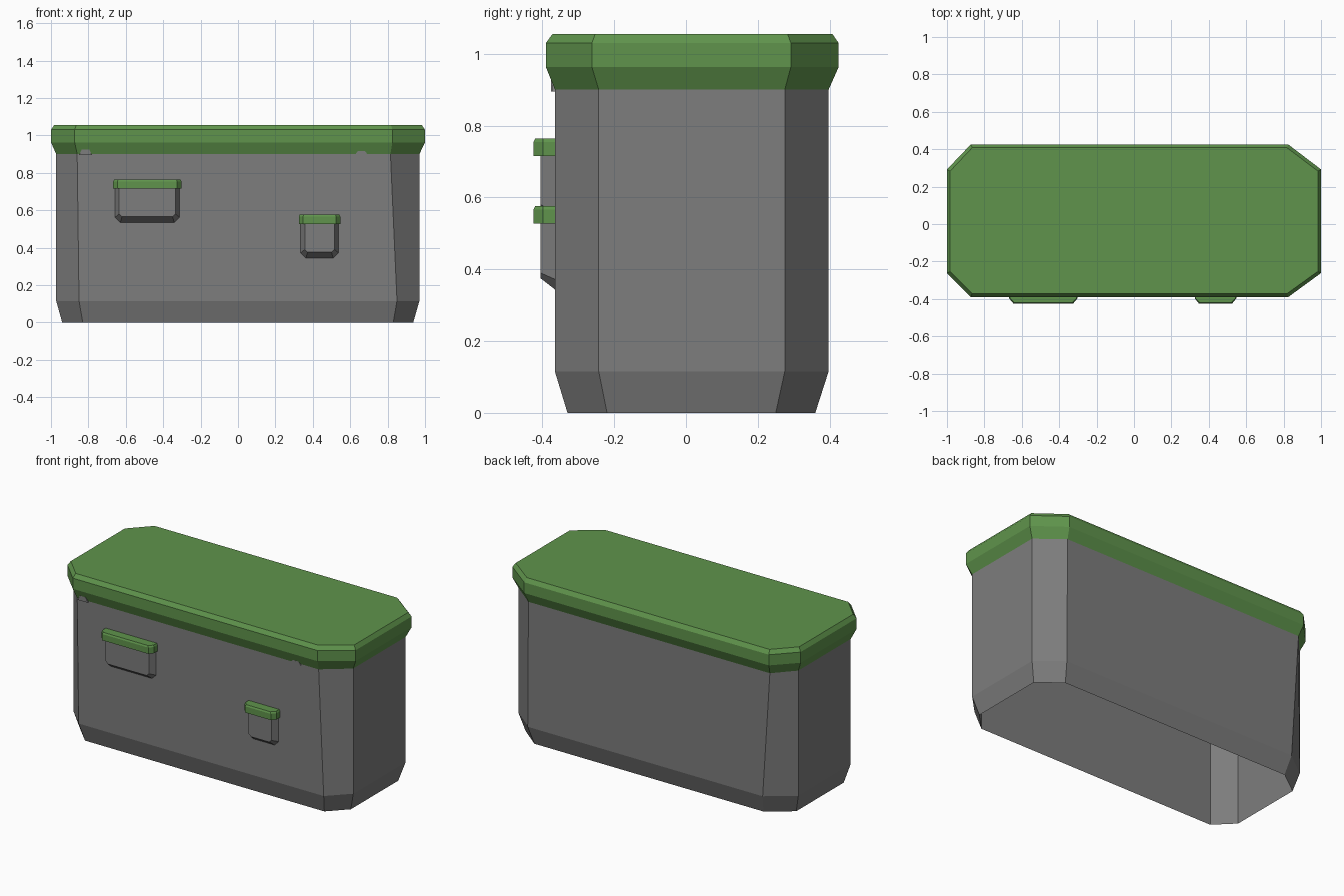
import bpy, bmesh

if "Cube" in bpy.data.objects:
    bpy.data.objects.remove(bpy.data.objects["Cube"])

def material(name, col):
    m = bpy.data.materials.new(name)
    m.diffuse_color = (*col, 1)
    m.use_nodes = True
    m.node_tree.nodes["Principled BSDF"].inputs["Base Color"].default_value = m.diffuse_color
    return m

GREY = material("grey", (0.205, 0.205, 0.205))
GREEN = material("green", (0.115, 0.295, 0.072))

def loft(name, rings, mat):
    """Skin a stack of equal-length rings and cap both ends."""
    bm = bmesh.new()
    loops = [[bm.verts.new(p) for p in r] for r in rings]
    n = len(loops[0])
    for a, b in zip(loops, loops[1:]):
        for i in range(n):
            j = (i + 1) % n
            bm.faces.new((a[i], a[j], b[j], b[i]))
    bm.faces.new(loops[0])
    bm.faces.new(loops[-1])
    bmesh.ops.recalc_face_normals(bm, faces=bm.faces)
    me = bpy.data.meshes.new(name)
    bm.to_mesh(me)
    bm.free()
    me.materials.append(mat)
    ob = bpy.data.objects.new(name, me)
    bpy.context.collection.objects.link(ob)
    return ob

def octagon(z, x0, x1, y0, y1, front, back, sides):
    """Chamfered rectangle; front/back = (left, right) corner x, sides = corner y."""
    return [(front[0], y0, z), (front[1], y0, z), (x1, sides[0], z), (x1, sides[1], z),
            (back[1], y1, z), (back[0], y1, z), (x0, sides[1], z), (x0, sides[0], z)]

# Bin body: outer skin from the rim down, then straight hollow inside, open below
def foot(z):
    return octagon(z, -0.94, 0.937, -0.33, 0.36, (-0.83, 0.83), (-0.79, 0.80), (-0.22, 0.25))

top = (-0.86, 0.815)
body_side = (-0.243, 0.275)
rim = octagon(0.90, -0.972, 0.97, -0.365, 0.397, top, top, body_side)
loft("bin_body", [
    rim,
    octagon(0.115, -0.972, 0.97, -0.365, 0.397, (-0.85, 0.85), (-0.81, 0.82), body_side),
    foot(0), foot(0.89)], GREY)

# Lid
edge = (-0.873, 0.825)
inner = (-0.865, 0.818)
loft("lid", [
    rim,
    octagon(0.963, -1, 1, -0.39, 0.425, edge, edge, (-0.262, 0.292)),
    octagon(1.03, -1, 1, -0.39, 0.425, edge, edge, (-0.262, 0.292)),
    octagon(1.055, -0.983, 0.983, -0.372, 0.408, inner, inner, (-0.253, 0.283))], GREEN)

# Two small front pockets, each with a green cap
def pocket(name, x0, x1, z0, z1):
    def outline(y, d, c):
        a, b, lo = x0 + d, x1 - d, z0 + d * 1.4
        return [(a, y, z1), (a, y, lo + c), (a + c, y, lo),
                (b - c, y, lo), (b, y, lo + c), (b, y, z1)]
    loft(name, [outline(-0.36, 0, 0.03), outline(-0.405, 0.025, 0.015)], GREY)

    def cap(z, g):
        a, b = x0 - 0.007 + g, x1 + 0.007 - g
        return [(a, -0.36, z), (a, -0.398, z), (a + 0.022, -0.425 + g, z),
                (b - 0.022, -0.425 + g, z), (b, -0.398, z), (b, -0.36, z)]
    loft(name + "_cap", [cap(z1 - 0.003, 0), cap(z1 + 0.036, 0), cap(z1 + 0.046, 0.005)], GREEN)

pocket("left_pocket", -0.66, -0.31, 0.53, 0.718)
pocket("right_pocket", 0.332, 0.54, 0.34, 0.53)

# Tiny grey nicks in the lid's lower front edge
for name, x, h in (("left_nick", -0.815, 0.025), ("right_nick", 0.66, 0.015)):
    loft(name, [[(x - 0.035, y, 0.895), (x + 0.035, y, 0.895),
                 (x + 0.02, y, 0.90 + h), (x - 0.02, y, 0.90 + h)]
                for y in (-0.362, -0.365 - h * 0.42)], GREY)
